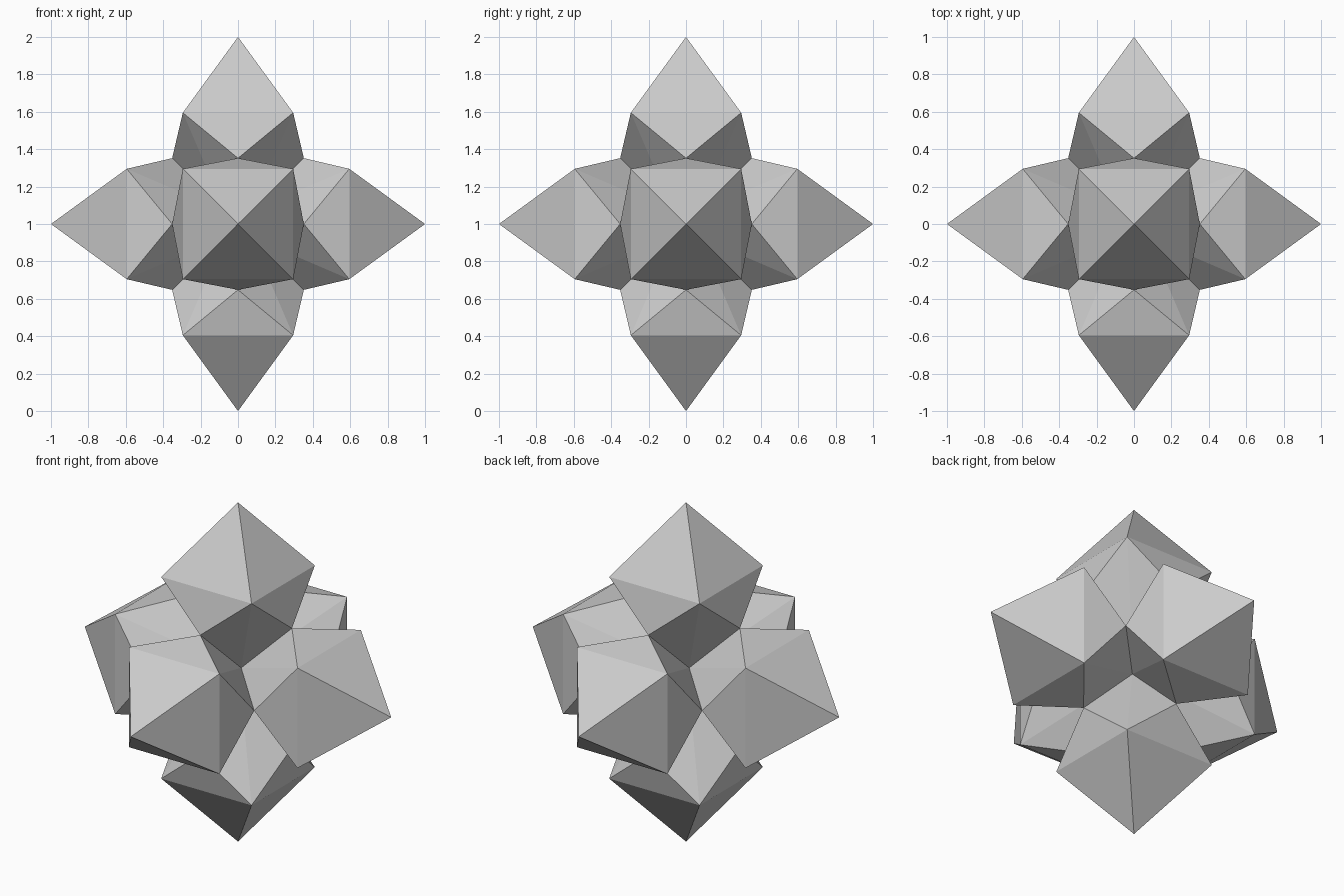
import bpy, bmesh
from mathutils import Vector

if "Cube" in bpy.data.objects:
    bpy.data.objects.remove(bpy.data.objects["Cube"])

C, D = 0.295, 0.595   # half width and distance of each spike's widest square
P = 0.352             # notch points shared by two neighbouring spikes
I = 0.07              # deep pocket point shared by three spikes

bm = bmesh.new()


def face(*pts):
    bm.faces.new([bm.verts.new(p) for p in pts])


# six identical spikes around the centre
for axis in range(3):
    for s in (-1, 1):
        def at(u, v, w):
            """Point with w along the spike and u, v across it."""
            p = Vector((0, 0, 1))
            p[axis] += s * w
            p[(axis + 1) % 3] += u
            p[(axis + 2) % 3] += v
            return p

        ring = [(1, 1), (-1, 1), (-1, -1), (1, -1)]
        for k in range(4):
            (a, b), (c, d) = ring[k], ring[(k + 1) % 4]
            c1, c2 = at(a * C, b * C, D), at(c * C, d * C, D)
            notch = at((a + c) / 2 * P, (b + d) / 2 * P, P)
            face(c1, c2, at(0, 0, 1))                    # pyramid tip
            face(c2, c1, notch)                          # undercut side
            face(c1, at(a * I, b * I, I), notch)         # pocket walls
            face(c2, notch, at(c * I, d * I, I))

bmesh.ops.remove_doubles(bm, verts=bm.verts, dist=1e-4)
bmesh.ops.recalc_face_normals(bm, faces=bm.faces)

mesh = bpy.data.meshes.new("spiked_star")
bm.to_mesh(mesh)
bm.free()
bpy.context.collection.objects.link(bpy.data.objects.new("spiked_star", mesh))
